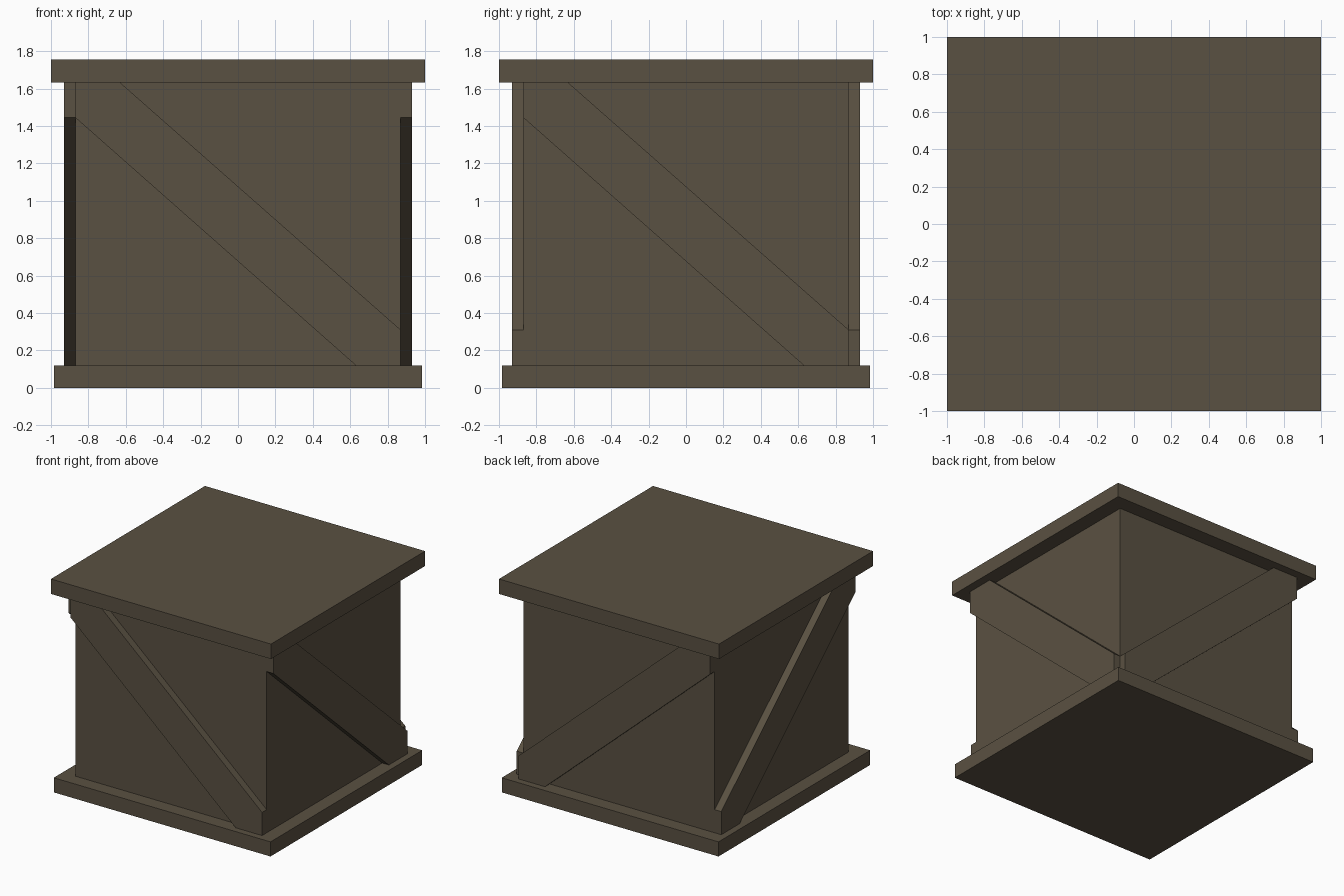
import bpy, bmesh

if "Cube" in bpy.data.objects:
    bpy.data.objects.remove(bpy.data.objects["Cube"])

wood = bpy.data.materials.new("dark_brown_wood")
wood.diffuse_color = (0.102, 0.082, 0.054, 1)
wood.use_nodes = True
wood.node_tree.nodes["Principled BSDF"].inputs["Base Color"].default_value = wood.diffuse_color


def prism(name, ring_a, ring_b):
    # solid between two matching outlines
    bm = bmesh.new()
    a = [bm.verts.new(p) for p in ring_a]
    b = [bm.verts.new(p) for p in ring_b]
    bm.faces.new(a)
    bm.faces.new(b)
    n = len(a)
    for i in range(n):
        j = (i + 1) % n
        bm.faces.new((a[i], a[j], b[j], b[i]))
    bmesh.ops.recalc_face_normals(bm, faces=bm.faces)
    mesh = bpy.data.meshes.new(name)
    bm.to_mesh(mesh)
    bm.free()
    mesh.materials.append(wood)
    obj = bpy.data.objects.new(name, mesh)
    bpy.context.collection.objects.link(obj)


def slab(name, half, z0, z1):
    square = [(-half, -half), (half, -half), (half, half), (-half, half)]
    prism(name, [(x, y, z0) for x, y in square], [(x, y, z1) for x, y in square])


# crate body, base and lid
BODY, OUT, Z0, Z1 = 0.87, 0.93, 0.12, 1.632
slab("base", 0.985, 0, Z0)
slab("crate_body", BODY, Z0, Z1)
slab("lid", 1.0, Z1, 1.755)

# diagonal brace outline: distance along the wall, height
brace = [(-BODY, Z1), (-0.63, Z1), (BODY, 0.31),
         (BODY, Z0), (0.63, Z0), (-BODY, 1.445)]

# one brace per wall, mirrored to the opposite wall
for side, front_name, side_name in ((-1, "front_brace", "left_brace"),
                                    (1, "back_brace", "right_brace")):
    prism(front_name, [(u, side * BODY, z) for u, z in brace],
          [(u, side * OUT, z) for u, z in brace])
    prism(side_name, [(side * BODY, u, z) for u, z in brace],
          [(side * OUT, u, z) for u, z in brace])
